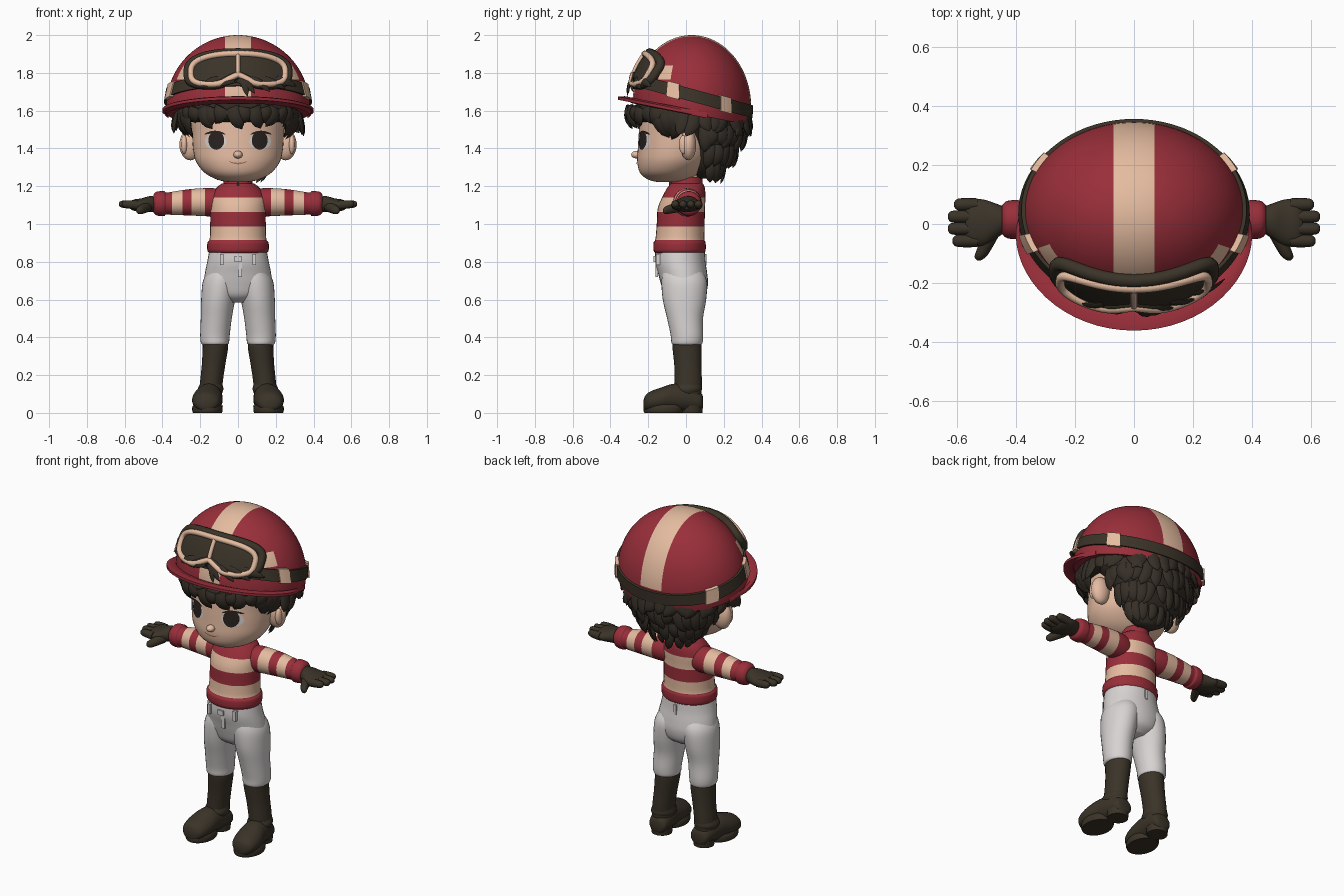
import bpy, bmesh, random
from math import sin, cos, pi, sqrt, exp, radians, copysign
from mathutils import Vector
from mathutils.bvhtree import BVHTree

random.seed(4)
if "Cube" in bpy.data.objects:
    bpy.data.objects.remove(bpy.data.objects["Cube"])

def material(name, *rgb):
    m = bpy.data.materials.new(name)
    m.use_nodes = True
    m.diffuse_color = (*rgb, 1)
    b = next(n for n in m.node_tree.nodes if n.type == 'BSDF_PRINCIPLED')
    b.inputs["Base Color"].default_value = (*rgb, 1)
    b.inputs["Roughness"].default_value = 0.7
    return m

RED = material("silk red", .32, .028, .042)
CREAM = material("cream", .78, .5, .35)
SKIN = material("skin", .78, .5, .36)
WHITE = material("trouser white", .68, .65, .64)
LEATHER = material("dark leather", .042, .033, .021)
HAIR = material("dark hair", .036, .028, .02)
EYE = material("eye dark", .022, .016, .014)
LIP = material("lip brown", .38, .17, .11)

def finish(name, bm, mats, mirror=False, angle=50):
    bmesh.ops.recalc_face_normals(bm, faces=bm.faces)
    me = bpy.data.meshes.new(name)
    bm.to_mesh(me)
    for m in mats:
        me.materials.append(m)
    me.shade_smooth()
    me.set_sharp_from_angle(angle=radians(angle))
    ob = bpy.data.objects.new(name, me)
    bpy.context.collection.objects.link(ob)
    if mirror:
        ob.modifiers.new("Mirror", 'MIRROR').use_clip = False
    return ob

def skin_rings(bm, rings, caps=True, closed=True):
    vs = [[bm.verts.new(p) for p in r] for r in rings]
    n = len(vs[0])
    for a, b in zip(vs, vs[1:]):
        for i in range(n if closed else n - 1):
            j = (i + 1) % n
            bm.faces.new((a[i], a[j], b[j], b[i]))
    if caps:
        bm.faces.new(vs[0])
        bm.faces.new(vs[-1])

def smooth_path(ps, steps=4):
    out = []
    for i in range(len(ps) - 1):
        q = [ps[max(i - 1, 0)], ps[i], ps[i + 1], ps[min(i + 2, len(ps) - 1)]]
        for k in range(steps):
            t = k / steps
            out.append([b + t / 2 * (c - a + t * (2*a - 5*b + 4*c - d + t * (3*b - a - 3*c + d)))
                        for a, b, c, d in zip(*q)])
    return out + [ps[-1]]

def loft_mesh(sections, axis, n=32):
    # each section: position along the axis, two centre offsets, two radii
    bm, rings = bmesh.new(), []
    for t, a, b, ra, rb in smooth_path(sections):
        ring = []
        for i in range(n):
            u, v = a + ra * cos(2*pi*i/n), b + rb * sin(2*pi*i/n)
            ring.append({'X': (t, u, v), 'Y': (u, t, v), 'Z': (u, v, t)}[axis])
        rings.append(ring)
    skin_rings(bm, rings)
    return bm

def loft(name, mats, axis, sections, mirror=False, cuts=(), n=32):
    # cuts slice the part along its axis; materials then alternate
    bm = loft_mesh(sections, axis, n)
    k = 'XYZ'.index(axis)
    for c in cuts:
        v = Vector([c if i == k else 0 for i in range(3)])
        bmesh.ops.bisect_plane(bm, geom=bm.verts[:] + bm.edges[:] + bm.faces[:],
                               plane_co=v, plane_no=v.normalized())
    for f in bm.faces:
        f.material_index = sum(f.calc_center_median()[k] > c for c in cuts) % 2
    return finish(name, bm, mats, mirror)

def ball(name, mat, loc, size, mirror=False):
    bm = bmesh.new()
    bmesh.ops.create_uvsphere(bm, u_segments=24, v_segments=14, radius=1)
    for v in bm.verts:
        v.co = Vector(loc) + Vector(a * b for a, b in zip(v.co, size))
    return finish(name, bm, [mat], mirror)

def box(name, mat, loc, size, mirror=False):
    bm = bmesh.new()
    bmesh.ops.create_cube(bm, size=1)
    for v in bm.verts:
        v.co = Vector(loc) + Vector(a * b for a, b in zip(v.co, size))
    return finish(name, bm, [mat], mirror, 30)

# Boots
loft("boot_shafts", [LEATHER], 'Z', [(.06, .145, .01, .06, .07), (.15, .142, .012, .06, .072),
     (.25, .13, .01, .062, .072), (.34, .12, .006, .067, .077), (.375, .12, .005, .067, .077)], True)
loft("boot_feet", [LEATHER], 'Y', [(.09, .14, .055, .03, .03), (.075, .14, .06, .055, .05),
     (.01, .147, .075, .066, .07), (-.06, .155, .08, .072, .075), (-.13, .163, .07, .08, .065),
     (-.19, .167, .06, .07, .053), (-.215, .168, .052, .05, .04), (-.225, .168, .045, .02, .02)], True)
loft("boot_soles", [LEATHER], 'Z', [(0, .162, -.12, .076, .1), (.01, .162, -.12, .08, .104),
     (.03, .162, -.12, .08, .104), (.045, .162, -.12, .072, .098)], True)
loft("boot_heels", [LEATHER], 'Z', [(0, .142, .03, .058, .056), (.04, .142, .03, .062, .06)], True)
loft("ankle_folds", [LEATHER], 'Z', [(.1, .146, 0, .06, .07), (.125, .145, .005, .068, .08),
     (.15, .142, .01, .06, .072)], True)

# Trousers
loft("trouser_legs", [WHITE], 'Z', [(.36, .122, .005, .064, .072), (.37, .122, .005, .074, .082),
     (.41, .122, .005, .078, .086), (.5, .115, -.005, .082, .095), (.6, .105, -.008, .09, .115),
     (.7, .09, -.01, .095, .12), (.76, .08, -.02, .07, .1)], True)
loft("trouser_hips", [WHITE], 'Z', [(.585, 0, -.005, .06, .06), (.62, 0, -.005, .14, .105),
     (.68, 0, -.008, .178, .124), (.74, 0, -.018, .175, .13), (.8, 0, -.03, .163, .133),
     (.87, 0, -.032, .15, .13)])
box("belt_loops", WHITE, (.085, -.145, .812), (.018, .03, .06), True)
box("back_belt_loop", WHITE, (0, .102, .81), (.018, .014, .06))
box("waist_button", WHITE, (0, -.163, .815), (.035, .016, .03))
box("fly_flap", WHITE, (.01, -.155, .76), (.022, .012, .08))

# Shirt, collar and sleeves
loft("shirt_body", [RED, CREAM], 'Z', [(.845, 0, -.032, .15, .128), (.86, 0, -.034, .162, .138),
     (.9, 0, -.034, .162, .138), (.92, 0, -.032, .15, .13), (1, 0, -.028, .147, .127),
     (1.08, 0, -.025, .147, .125), (1.14, 0, -.012, .145, .115), (1.19, 0, 0, .115, .1),
     (1.215, 0, .005, .085, .085)], cuts=(.915, .987, 1.063, 1.14))
loft("shirt_collar", [RED], 'Z', [(1.17, 0, .005, .085, .09), (1.21, 0, .005, .078, .084),
     (1.25, 0, .01, .074, .078)])
box("collar_opening", LEATHER, (0, -.083, 1.205), (.012, .012, .055))
loft("sleeves", [RED, CREAM], 'X', [(.07, 0, 1.11, .07, .07), (.14, .008, 1.115, .075, .075),
     (.25, .012, 1.115, .07, .07), (.34, .015, 1.11, .062, .062), (.38, .015, 1.108, .058, .058),
     (.392, .015, 1.108, .066, .066), (.43, .015, 1.108, .063, .063),
     (.447, .015, 1.108, .048, .048)], True, cuts=(.175, .245, .295, .35))

# Gloves
loft("glove_palms", [LEATHER], 'X', [(.43, .015, 1.105, .04, .04), (.47, .01, 1.105, .06, .042),
     (.51, .005, 1.1, .078, .036), (.55, .005, 1.1, .078, .03), (.57, .005, 1.1, .06, .02)], True)
for i, tip in enumerate((.61, .63, .63, .615)):
    y = .066 - .041 * i
    loft(f"glove_finger_{i + 1}", [LEATHER], 'X', [(.53, y, 1.1, .021, .024), (.57, y, 1.103, .022, .023),
         (tip - .012, y, 1.105, .019, .018), (tip, y, 1.105, .007, .007)], True, n=14)
loft("glove_thumbs", [LEATHER], 'Y', [(-.035, .485, 1.09, .03, .028), (-.08, .505, 1.08, .025, .025),
     (-.11, .52, 1.072, .02, .02), (-.123, .525, 1.07, .007, .007)], True, n=14)

# Head
HEAD = [(1.222, 0, -.09, .05, .06), (1.235, 0, -.09, .11, .11), (1.27, 0, -.085, .175, .158),
        (1.33, 0, -.065, .222, .193), (1.4, 0, -.05, .238, .205), (1.48, 0, -.04, .243, .21),
        (1.58, 0, -.02, .25, .22), (1.65, 0, 0, .2, .2)]
tree = BVHTree.FromBMesh(loft_mesh(HEAD, 'Z', 48))
loft("head", [SKIN], 'Z', HEAD, n=48)
loft("neck", [SKIN], 'Z', [(1.15, 0, .015, .062, .062), (1.3, 0, .01, .062, .062)])
ball("nose", SKIN, (0, -.262, 1.367), (.024, .028, .02))
ball("ears", SKIN, (.252, .012, 1.42), (.058, .042, .083), True)
ball("inner_ears", SKIN, (.285, -.012, 1.42), (.018, .026, .05), True)

def face_plate(name, mat, x, z, rx, rz, lift, mirror=False, bend=0):
    bm, rings = bmesh.new(), []
    for k in (1, .66, .33, .02):
        ring = []
        for i in range(24):
            u, v = k * cos(i * pi / 12), k * sin(i * pi / 12)
            px, pz = x + rx * u, z + rz * v + bend * u * u
            hit = tree.ray_cast(Vector((px, -1, pz)), Vector((0, 1, 0)))[0]
            ring.append((px, hit.y - lift, pz))
        rings.append(ring)
    skin_rings(bm, rings, False)
    bm.faces.new(bm.verts[-24:])
    finish(name, bm, [mat], mirror)

face_plate("eye_whites", WHITE, .118, 1.437, .057, .043, .003, True)
face_plate("eye_irises", EYE, .115, 1.443, .042, .05, .006, True)
face_plate("upper_lashes", EYE, .122, 1.487, .055, .007, .007, True, -.012)
face_plate("mouth", LIP, 0, 1.32, .048, .004, .004, bend=.012)

# Hair volume under the helmet and down the nape
loft("hair_band", [HAIR], 'Z', [(1.54, 0, 0, .27, .25), (1.555, 0, 0, .315, .3),
     (1.6, 0, 0, .325, .318), (1.64, 0, .02, .3, .27)], n=48)
loft("hair_back", [HAIR], 'Z', [(1.24, 0, .1, .05, .04), (1.29, 0, .105, .13, .075),
     (1.36, 0, .125, .19, .105), (1.44, 0, .135, .235, .145), (1.52, 0, .12, .28, .195),
     (1.6, 0, .07, .32, .25)], n=40)

# Tapered locks of hair
def lock(bm, base, mid, tip, width, out):
    base, mid, tip, out = map(Vector, (base, mid, tip, out))
    rings = []
    for i in range(7):
        t = i / 6
        p = base.lerp(mid, t).lerp(mid.lerp(tip, t), t)
        side = (tip - base).cross(out).normalized()
        w = width * (1 - t) ** .6 * (.75 + .9 * t) + .001
        rings.append([p + side * w * cos(k * pi / 4) + out.normalized() * w * .4 * sin(k * pi / 4)
                      for k in range(8)])
    skin_rings(bm, rings)

def lock_row(bm, start, end, count, z, cy, rx, ry, drop, pull, width):
    for i in range(count):
        a = radians(start + (end - start) * i / (count - 1))
        r = lambda s: random.uniform(-s, s)
        b, d = a + r(.05), drop + r(.02)
        ring = lambda ang, k, h: (rx * k * sin(ang), cy - ry * k * cos(ang), h)
        lock(bm, ring(a, .97, z), ring(b, 1.04, z - d * .55), ring(b + r(.2), pull, z - d),
             width, (sin(a), -cos(a), 0))

bm = bmesh.new()
lock_row(bm, -58, 58, 12, 1.62, 0, .32, .315, .105, .9, .046)
lock_row(bm, 58, 84, 4, 1.6, 0, .32, .3, .14, .82, .045)
lock_row(bm, -84, -58, 4, 1.6, 0, .32, .3, .14, .82, .045)
finish("hair_fringe", bm, [HAIR])
bm = bmesh.new()
lock_row(bm, 80, 280, 19, 1.6, .04, .33, .29, .12, 1.06, .045)
lock_row(bm, 85, 275, 16, 1.52, .12, .27, .195, .12, .93, .042)
lock_row(bm, 90, 270, 12, 1.42, .13, .225, .14, .11, .85, .038)
lock_row(bm, 100, 260, 8, 1.33, .115, .16, .09, .1, .75, .032)
finish("hair_back_locks", bm, [HAIR])

# Helmet dome with centre stripe and two side patches
CY, CZ, RX, RY, RZ = .03, 1.62, .38, .315, .38
bm = bmesh.new()
bmesh.ops.create_uvsphere(bm, u_segments=96, v_segments=56, radius=1)
for v in bm.verts:
    v.co = (v.co.x * RX, CY + v.co.y * RY, CZ + v.co.z * RZ)
for co, no, clear in (((0, 0, 1.59), (0, .2, 1), True), ((.07, 0, 0), (1, 0, 0), False),
                      ((-.07, 0, 0), (1, 0, 0), False)):
    cut = bmesh.ops.bisect_plane(bm, geom=bm.verts[:] + bm.edges[:] + bm.faces[:], plane_co=co,
                                 plane_no=no, clear_inner=clear)
    if clear:
        bmesh.ops.holes_fill(bm, edges=[e for e in bm.edges if e.is_boundary], sides=0)
for f in bm.faces:
    c = f.calc_center_median()
    patch = (Vector((abs(c.x), c.y, c.z)) - Vector((.29, -.11, 1.8))).length < .045
    f.material_index = int(c.z > 1.64 and (abs(c.x) < .07 or patch))
finish("helmet_dome", bm, [RED, CREAM])

# Helmet brim
bm, rings = bmesh.new(), []
for i in range(41):
    a = radians(-105 + 210 * i / 40)
    reach = .07 * max(cos(a), 0) ** .7 + .006
    ring = []
    for k, h in ((-.02, .012), (.5, .022), (1, .012), (1, -.004), (.5, .002), (-.02, -.008)):
        x, y = (RX + reach * k) * sin(a), CY - (RY + reach * k) * cos(a)
        ring.append((x, y, 1.59 - .2 * y + h))
    rings.append(ring)
skin_rings(bm, rings)
finish("helmet_brim", bm, [RED])

# Goggle strap and buckles following the dome
def band(name, mat, a0, a1, n, k0, k1, half, mirror=False):
    bm, rings = bmesh.new(), []
    for i in range(n + 1):
        a = radians(a0 + (a1 - a0) * i / n)
        ring = []
        for k, h in ((k0, -half), (k1, -half), (k1, half), (k0, half)):
            y = 0
            for _ in range(4):
                z = 1.69 - .27 * y + h
                f = sqrt(1 - ((z - CZ) / RZ) ** 2)
                y = CY - RY * f * k * cos(a)
            ring.append((RX * f * k * sin(a), y, z))
        rings.append(ring)
    skin_rings(bm, rings)
    finish(name, bm, [mat], mirror, 30)

band("goggle_strap", LEATHER, 0, 360, 72, .98, 1.035, .034)
for label, angle in (("front", 72), ("rear", 124)):
    band(label + "_buckles", CREAM, angle - 6, angle + 6, 4, 1, 1.055, .042, True)

# Goggles
def on_dome(x, z, k):
    return (x, CY - RY * k * sqrt(max(0, 1 - (x / RX / k) ** 2 - ((z - CZ) / RZ / k) ** 2)), z)

def outline(s, k, n=72):
    pts = []
    for i in range(n):
        c, d = cos(2 * pi * i / n), sin(2 * pi * i / n)
        x = .25 * copysign(abs(c) ** .65, c)
        z = .08 * copysign(abs(d) ** .65, d) - .35 * x * x
        z += .05 * exp(-(x / .06) ** 2) if d < 0 else 0
        pts.append(on_dome(x * s, 1.822 + z * s, k))
    return pts

def wire(name, mat, pts, depth, cyclic=True):
    cu = bpy.data.curves.new(name, 'CURVE')
    cu.dimensions, cu.bevel_depth, cu.bevel_resolution = '3D', depth, 3
    cu.use_fill_caps = True
    sp = cu.splines.new('POLY')
    sp.points.add(len(pts) - 1)
    for p, q in zip(sp.points, pts):
        p.co = (*q, 1)
    sp.use_cyclic_u = cyclic
    cu.materials.append(mat)
    bpy.context.collection.objects.link(bpy.data.objects.new(name, cu))

bm = bmesh.new()
skin_rings(bm, [outline(s, 1.075) for s in (1, .75, .5, .25, .02)], False)
finish("goggle_lens", bm, [LEATHER])
wire("goggle_frame", CREAM, outline(1, 1.085), .016)
wire("goggle_padding", LEATHER, outline(1.06, 1.035), .024)
wire("goggle_bridge", CREAM, [on_dome(0, 1.79 + .011 * i, 1.085) for i in range(11)], .012, False)

# Loose locks over the brim below the goggles
bm = bmesh.new()
for x0, x1, z1 in ((-.02, -.1, 1.735), (0, .09, 1.69), (.06, .17, 1.7), (.12, .25, 1.715),
                   (.02, .05, 1.675), (-.1, -.2, 1.72), (.2, .31, 1.73)):
    lock(bm, on_dome(x0, 1.765, 1.06), on_dome((x0 + x1) / 2, 1.76, 1.14), on_dome(x1, z1, 1.1),
         .024, (x0, -1, .3))
finish("loose_locks", bm, [HAIR])
